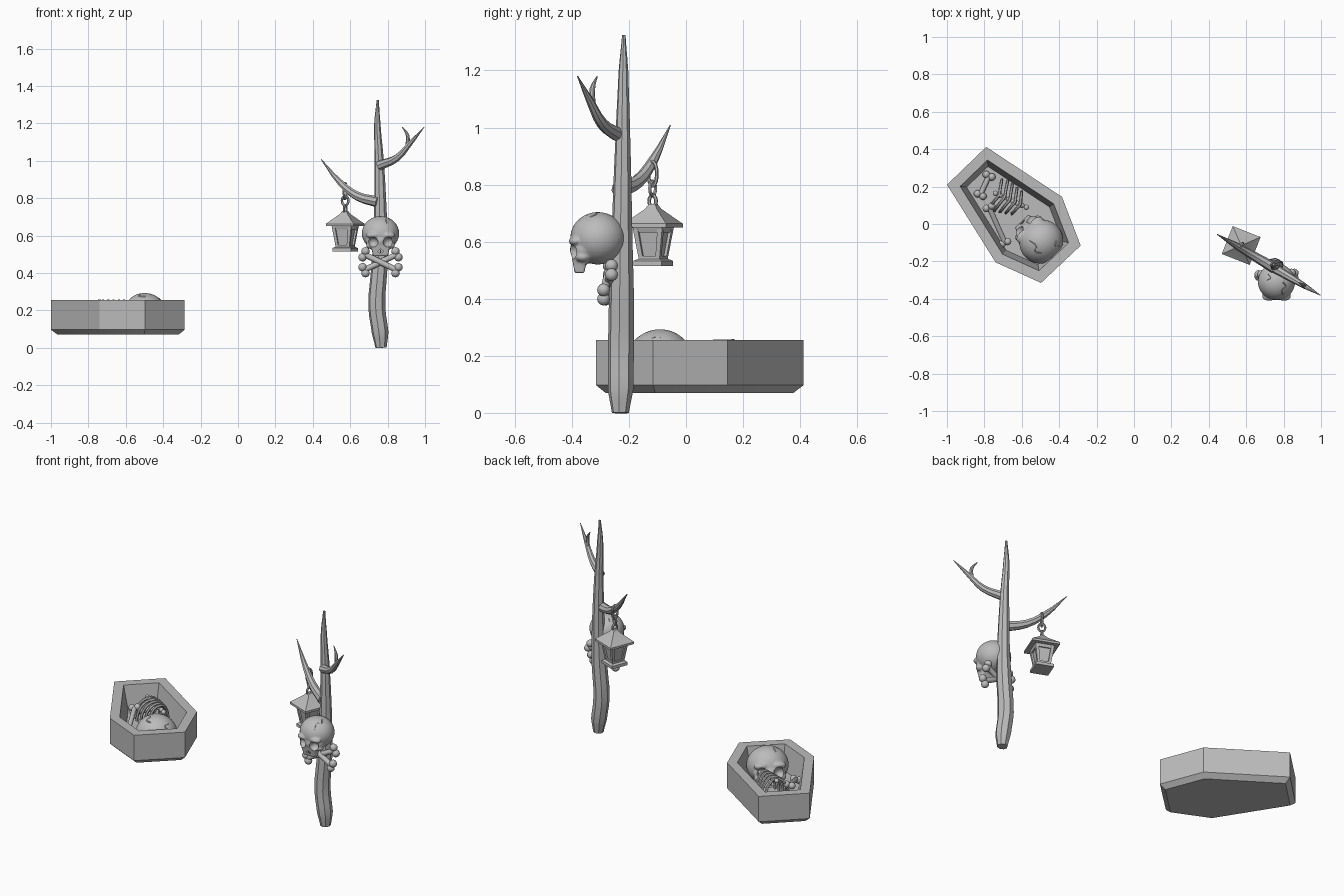
import bpy, bmesh, math
from mathutils import Vector, Matrix, Euler

cube = bpy.data.objects.get("Cube")
if cube:
    bpy.data.objects.remove(cube, do_unlink=True)

grey = bpy.data.materials.new("stone_grey")
grey.use_nodes = True
grey.diffuse_color = (0.5, 0.5, 0.5, 1)
grey.node_tree.nodes["Principled BSDF"].inputs["Base Color"].default_value = (0.5, 0.5, 0.5, 1)


def activate(ob):
    bpy.ops.object.select_all(action='DESELECT')
    ob.select_set(True)
    bpy.context.view_layer.objects.active = ob


def finish(ob, angle=35):
    ob.data.materials.clear()
    ob.data.materials.append(grey)
    activate(ob)
    bpy.ops.object.shade_smooth_by_angle(angle=math.radians(angle))
    return ob


def from_bmesh(name, bm):
    bmesh.ops.recalc_face_normals(bm, faces=bm.faces)
    me = bpy.data.meshes.new(name)
    bm.to_mesh(me)
    bm.free()
    ob = bpy.data.objects.new(name, me)
    bpy.context.collection.objects.link(ob)
    return ob


def loft(bm, rings, caps=True):
    loops = [[bm.verts.new(p) for p in ring] for ring in rings]
    n = len(loops[0])
    for a, b in zip(loops, loops[1:]):
        for i in range(n):
            bm.faces.new((a[i], a[(i + 1) % n], b[(i + 1) % n], b[i]))
    if caps:
        bm.faces.new(loops[0][::-1])
        bm.faces.new(loops[-1])


def square_stack(bm, levels):
    """Stack of square sections given as (half width, height)."""
    loft(bm, [[(sx * h, sy * h, z) for sx, sy in ((-1, -1), (1, -1), (1, 1), (-1, 1))]
              for h, z in levels])


def tube(name, points, res=2, smooth=True, cyclic=False):
    """Tapered round tube through points of (x, y, z, radius)."""
    cu = bpy.data.curves.new(name, 'CURVE')
    cu.dimensions = '3D'
    cu.bevel_depth = 1
    cu.bevel_resolution = res
    cu.use_fill_caps = True
    cu.resolution_u = 3
    sp = cu.splines.new('BEZIER' if smooth else 'POLY')
    pts = sp.bezier_points if smooth else sp.points
    pts.add(len(points) - 1)
    for p, (x, y, z, r) in zip(pts, points):
        p.co = (x, y, z) if smooth else (x, y, z, 1)
        p.radius = r
        if smooth:
            p.handle_left_type = p.handle_right_type = 'AUTO'
    sp.use_cyclic_u = cyclic
    ob = bpy.data.objects.new(name, cu)
    bpy.context.collection.objects.link(ob)
    activate(ob)
    bpy.ops.object.convert(target='MESH')
    return bpy.context.view_layer.objects.active


def ball(bm, loc, scale, seg=16):
    m = Matrix.Translation(loc) @ Matrix.Diagonal((*scale, 1))
    bmesh.ops.create_uvsphere(bm, u_segments=seg, v_segments=seg // 2 + 2, radius=1, matrix=m)


def bone(name, p, q, r, side):
    """Shaft with a pair of knobs at each end, spread along side."""
    p, q, side = Vector(p), Vector(q), Vector(side).normalized()
    d = q - p
    rot = d.to_track_quat('Z', 'Y').to_matrix().to_4x4()
    bm = bmesh.new()
    bmesh.ops.create_cone(bm, cap_ends=True, segments=12, radius1=r, radius2=r, depth=d.length,
                          matrix=Matrix.Translation((p + q) / 2) @ rot)
    for end in (p, q):
        for s in (-1, 1):
            ball(bm, end + side * s * r * 1.15, (r * 1.45,) * 3, 12)
    return finish(from_bmesh(name, bm))


# Coffin: six-sided box with a bevelled foot and a hollow inside
OUTLINE = [Vector(p) for p in ((-1, .21), (-.74, -.205), (-.497, -.315),
                               (-.285, -.115), (-.385, .145), (-.79, .412))]


def inset(d, z):
    out = []
    for i, p in enumerate(OUTLINE):
        e1 = (p - OUTLINE[i - 1]).normalized()
        e2 = (OUTLINE[(i + 1) % 6] - p).normalized()
        n1, n2 = Vector((-e1.y, e1.x)), Vector((-e2.y, e2.x))
        c = p + (n1 + n2) * d / (1 + n1.dot(n2))
        out.append((c.x, c.y, z))
    return out


bm = bmesh.new()
loft(bm, [inset(*s) for s in ((.028, .07), (0, .097), (0, .255), (.055, .255), (.082, .11))])
finish(from_bmesh("coffin", bm), 25)

# Trunk and branches; branches lie in one slanted vertical plane
tube_y = lambda x: -.055 - (x - .444) * .59
trunk = [(.765, 0, .03), (.76, .08, .045), (.742, .22, .046), (.755, .42, .044), (.762, .62, .037),
         (.76, .8, .032), (.755, 1, .025), (.745, 1.2, .017), (.747, 1.325, .006)]
finish(tube("trunk", [(x, -.23 + z * .009, z, r) for x, z, r in trunk]))
branches = {
    "low_branch": [(.75, .78, .03), (.64, .81, .024), (.55, .88, .018), (.444, 1.008, .002)],
    "high_branch": [(.755, .975, .026), (.85, 1.015, .02), (.918, 1.09, .014), (.995, 1.18, .002)],
    "twig": [(.905, 1.08, .011), (.907, 1.135, .01), (.878, 1.18, .002)],
}
for name, pts in branches.items():
    finish(tube(name, [(x, tube_y(x), z, r) for x, z, r in pts]))

# Lantern: base, tapered body with recessed panes, overhanging roof
bm = bmesh.new()
square_stack(bm, ((.053, .515), (.053, .533), (.04, .54), (.04, .55)))
square_stack(bm, ((.03, .545), (.045, .65)))
square_stack(bm, ((.05, .633), (.056, .65), (.08, .65), (.08, .663), (.022, .715), (.012, .732)))
for sx in (-1, 1):
    for sy in (-1, 1):
        loft(bm, [[(sx * c + dx * w, sy * c + dy * w, z)
                   for dx, dy in ((-1, -1), (1, -1), (1, 1), (-1, 1))]
                  for c, w, z in ((.032, .008, .545), (.046, .009, .645))])
lantern = finish(from_bmesh("lantern", bm))
lantern.location = (.573, -.115, 0)
lantern.rotation_euler.z = math.radians(-21.5)

# Chain links, alternating direction
for i, (z, w, h, turn) in enumerate(((.742, .014, .02, 60), (.787, .02, .025, -30), (.838, .017, .043, 60))):
    t = math.radians(turn)
    ring = [(.573 + w * math.cos(a) * math.cos(t), -.117 + w * math.cos(a) * math.sin(t),
             z + h * math.sin(a), .0065) for a in (k * math.tau / 16 for k in range(16))]
    finish(tube("chain_link_%d" % (i + 1), ring, 1, False, True))


# Skull: fused cranium, cheeks and upper jaw, with carved sockets and cracks
def make_skull():
    bm = bmesh.new()
    ball(bm, (0, .003, .005), (.1, .097, .092), 32)
    ball(bm, (0, -.045, -.035), (.078, .05, .045), 24)
    for s in (-1, 1):
        ball(bm, (s * .055, -.05, -.06), (.022, .026, .018))
        ball(bm, (s * .04, -.075, -.005), (.038, .024, .018))
    loft(bm, [[(sx * w, y, z) for sx, y in ((-1, f), (1, f), (1, b), (-1, b))]
              for w, f, b, z in ((.04, -.078, -.045, -.117), (.052, -.09, -.03, -.05))])
    ob = from_bmesh("pole_skull", bm)
    rem = ob.modifiers.new("fuse", 'REMESH')
    rem.mode, rem.voxel_size = 'VOXEL', .005
    smo = ob.modifiers.new("soften", 'SMOOTH')
    smo.factor, smo.iterations = .5, 5
    cut = bmesh.new()
    for s in (-1, 1):
        ball(cut, (s * .042, -.1, -.042), (.03, .042, .029), 20)
        loft(cut, [[(s * x, y, z) for x, z in ((.001, -.078), (.016, -.092), (.003, -.1))]
                   for y in (-.14, -.072)])
    cutters = [from_bmesh("socket_cutter", cut)]
    for line in (((.35, -.75), (.3, -.4), (.5, -.25), (.35, 0)),
                 ((-.5, .1), (-.3, .25), (-.45, .45))):
        pts = [(x * .1, y * .097, .005 + .092 * math.sqrt(1 - x * x - y * y), .0035) for x, y in line]
        cutters.append(tube("crack_cutter", pts, 0))
    for c in cutters:
        c.hide_render = True
        mod = ob.modifiers.new("carve", 'BOOLEAN')
        mod.operation, mod.solver, mod.object = 'DIFFERENCE', 'EXACT', c
    activate(ob)
    bpy.ops.object.convert(target='MESH')
    for c in cutters:
        bpy.data.objects.remove(c, do_unlink=True)
    return finish(ob, 40)


skull = make_skull()
skull.location = (.762, -.312, .607)
resting = skull.copy()
resting.name = "coffin_skull"
bpy.context.collection.objects.link(resting)
resting.scale = (1.2,) * 3
resting.location = (-.5, -.09, .178)
resting.rotation_euler = (Euler((math.radians(-28), 0, 0)).to_matrix().to_4x4()).to_euler()
resting.rotation_euler.z = math.radians(-136)

# Crossed bones under the pole skull
for name, s in (("cross_bone_a", 1), ("cross_bone_b", -1)):
    bone(name, (.762 - s * .088, -.265 - s * .004, .5), (.762 + s * .088, -.285 - s * .004, .415),
         .0155, (s * .45, 0, .9))

# Loose bones in the coffin
bone("foot_bone", (-.822, .155, .13), (-.775, .258, .13), .014, (.9, -.4, 0))
bone("side_bone", (-.775, .09, .2), (-.69, -.1, .14), .014, (.8, .35, .2))

# Rib cage: arched ribs hung from a knobbly spine
along = Vector((.91, -.41, 0))
across = Vector((.41, .91, 0))
centre = Vector((-.665, .13, .13))
for i in range(5):
    w = .088 - .008 * abs(i - 1)
    mid = centre + along * (i - 2) * .031
    arc = []
    for k in range(9):
        a = math.pi * k / 8
        p = mid + across * w * math.cos(a) - along * .02 * abs(math.cos(a))
        arc.append((p.x, p.y, p.z + .12 * math.sin(a), .0085))
    finish(tube("rib_%d" % (i + 1), arc, 1))
bm = bmesh.new()
for i in range(8):
    ball(bm, centre + along * (i - 3.2) * .026 + Vector((0, 0, .115 - .003 * i)), (.015, .015, .014), 10)
finish(from_bmesh("spine", bm))
